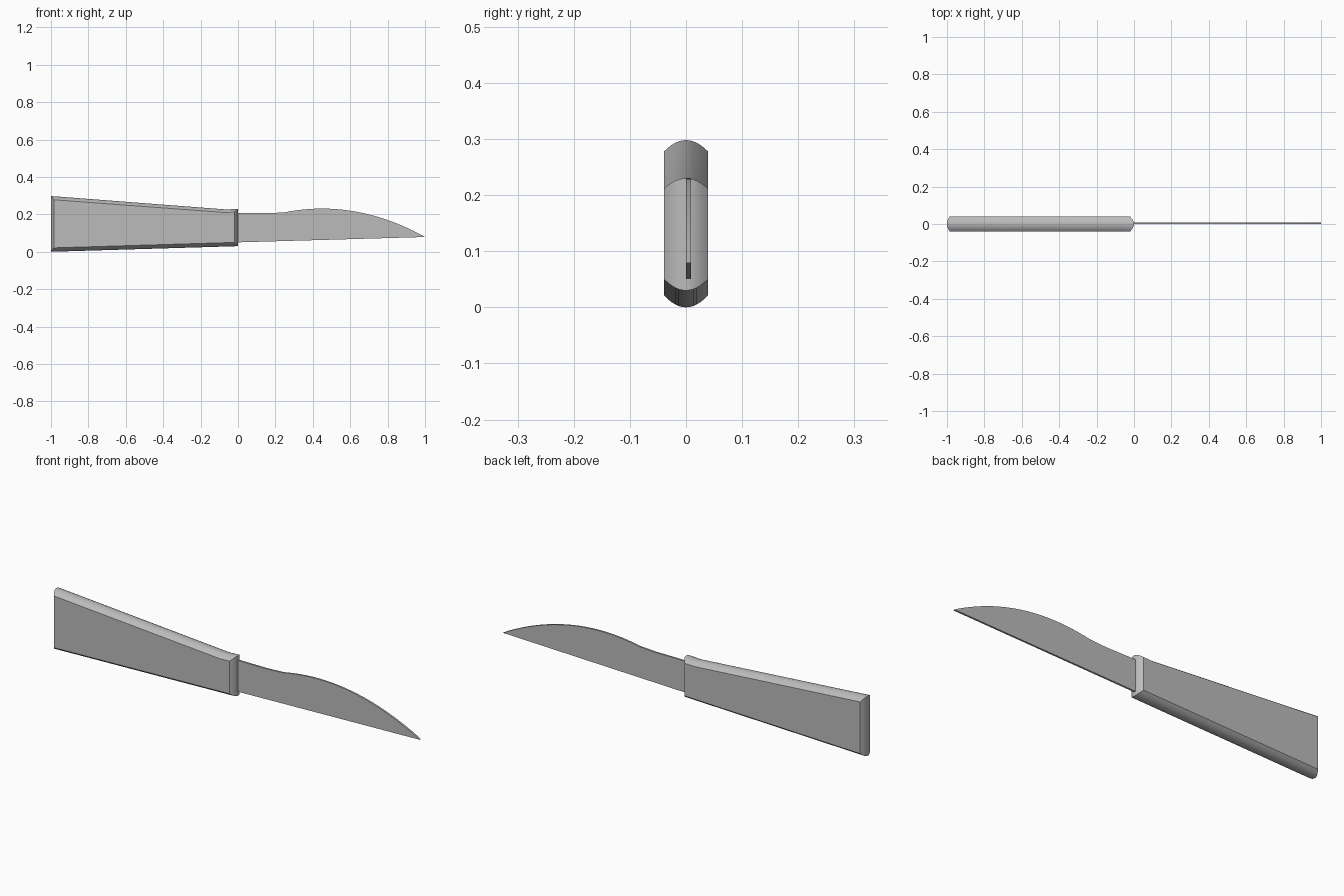
import bpy, bmesh, math

cube = bpy.data.objects.get("Cube")
if cube:
    bpy.data.objects.remove(cube, do_unlink=True)

grey = bpy.data.materials.new("plain grey")
grey.use_nodes = True
colour = (0.5, 0.5, 0.5, 1)
grey.diffuse_color = colour
grey.node_tree.nodes["Principled BSDF"].inputs["Base Color"].default_value = colour


def loft(name, rings):
    """Skin a stack of matching outlines, capped at both ends."""
    bm = bmesh.new()
    loops = [[bm.verts.new(p) for p in ring] for ring in rings]
    n = len(loops[0])
    for a, b in zip(loops, loops[1:]):
        for i in range(n):
            j = (i + 1) % n
            bm.faces.new((a[i], a[j], b[j], b[i]))
    bm.faces.new(loops[0])
    bm.faces.new(loops[-1])
    bmesh.ops.recalc_face_normals(bm, faces=bm.faces)
    mesh = bpy.data.meshes.new(name)
    bm.to_mesh(mesh)
    bm.free()
    mesh.materials.append(grey)
    obj = bpy.data.objects.new(name, mesh)
    bpy.context.collection.objects.link(obj)
    bpy.ops.object.select_all(action='DESELECT')
    obj.select_set(True)
    bpy.context.view_layer.objects.active = obj
    bpy.ops.object.shade_smooth_by_angle(angle=math.radians(30))
    return obj


# Handle: tapered slab whose whole rim bulges outward between flat sides
outer = [(-1, 0), (0, 0.03), (0, 0.23), (-0.06, 0.226), (-1, 0.298)]
inner = [(-0.985, 0.021), (-0.02, 0.05), (-0.02, 0.212), (-0.07, 0.21), (-0.985, 0.278)]
half = 0.039
steps = 12
rings = []
for k in range(steps + 1):
    t = 2 * k / steps - 1
    bulge = 1 - t * t
    rings.append([(a[0] + (b[0] - a[0]) * bulge, half * t, a[1] + (b[1] - a[1]) * bulge)
                  for a, b in zip(inner, outer)])
loft("handle", rings)

# Blade: thin plate with a straight lower edge and an arched back
outline = [(-0.05, 0.049), (1, 0.079)]
count = 24
for k in range(1, count + 1):
    x = 1 - 0.75 * k / count
    outline.append((x, 0.231 - 0.5 * (x - 0.45) ** 2))
outline += [(0.16, 0.206), (-0.05, 0.206)]
loft("blade", [[(x, y, z) for x, z in outline] for y in (0.0, 0.009)])
